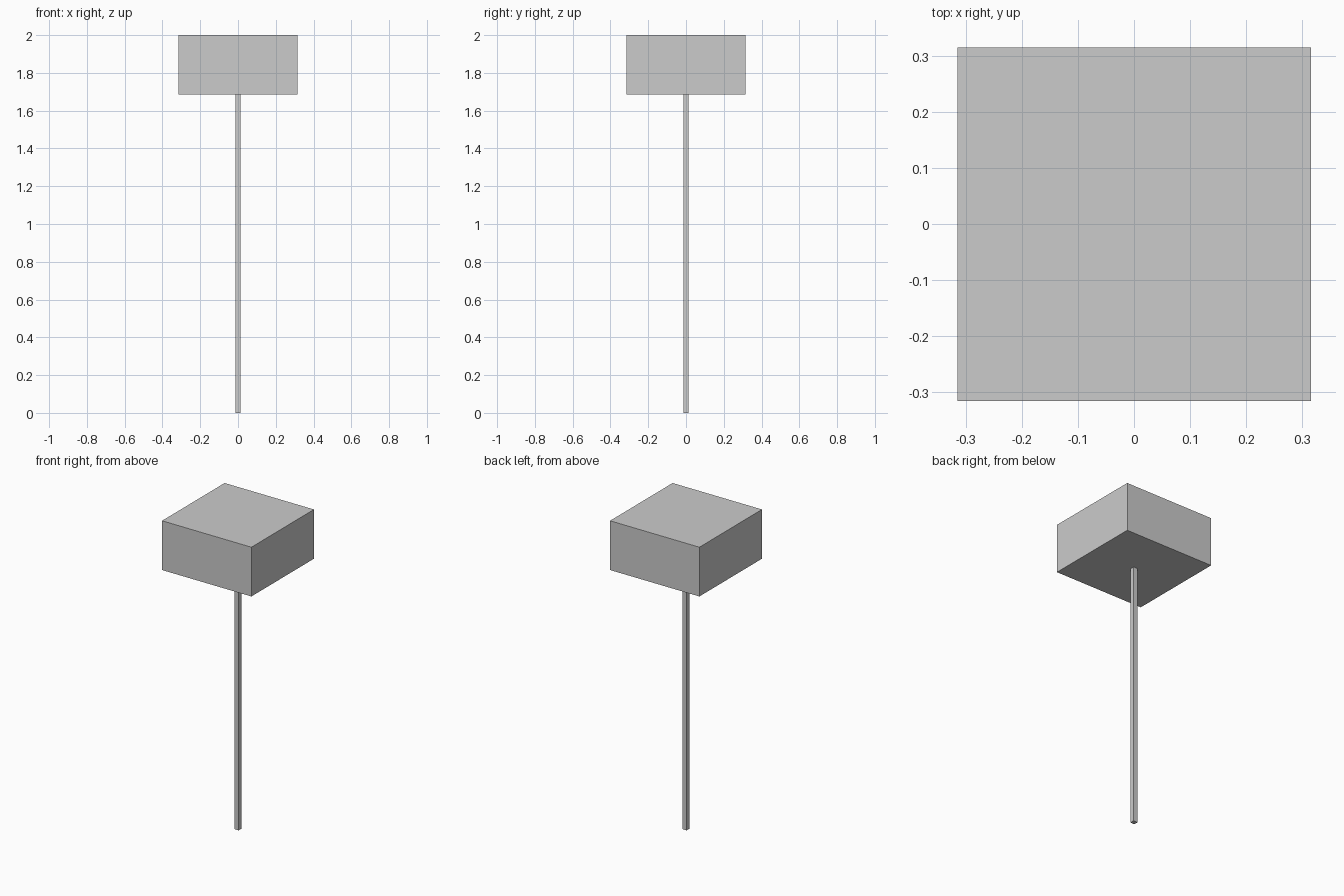
import bpy

if "Cube" in bpy.data.objects:
    bpy.data.objects.remove(bpy.data.objects["Cube"])


def box(name, width, z0, z1):
    """Square block centred on the vertical axis, between two heights."""
    bpy.ops.mesh.primitive_cube_add(size=1, location=(0, 0, (z0 + z1) / 2))
    obj = bpy.context.object
    obj.name = name
    obj.scale = (width, width, z1 - z0)
    bpy.ops.object.transform_apply(location=False, rotation=False, scale=True)
    return obj


HEAD_BOTTOM = 1.686

# Slim square post
box("post", 0.029, 0.0, HEAD_BOTTOM)
# Wide block on top
box("head", 0.63, HEAD_BOTTOM, 2.0)
